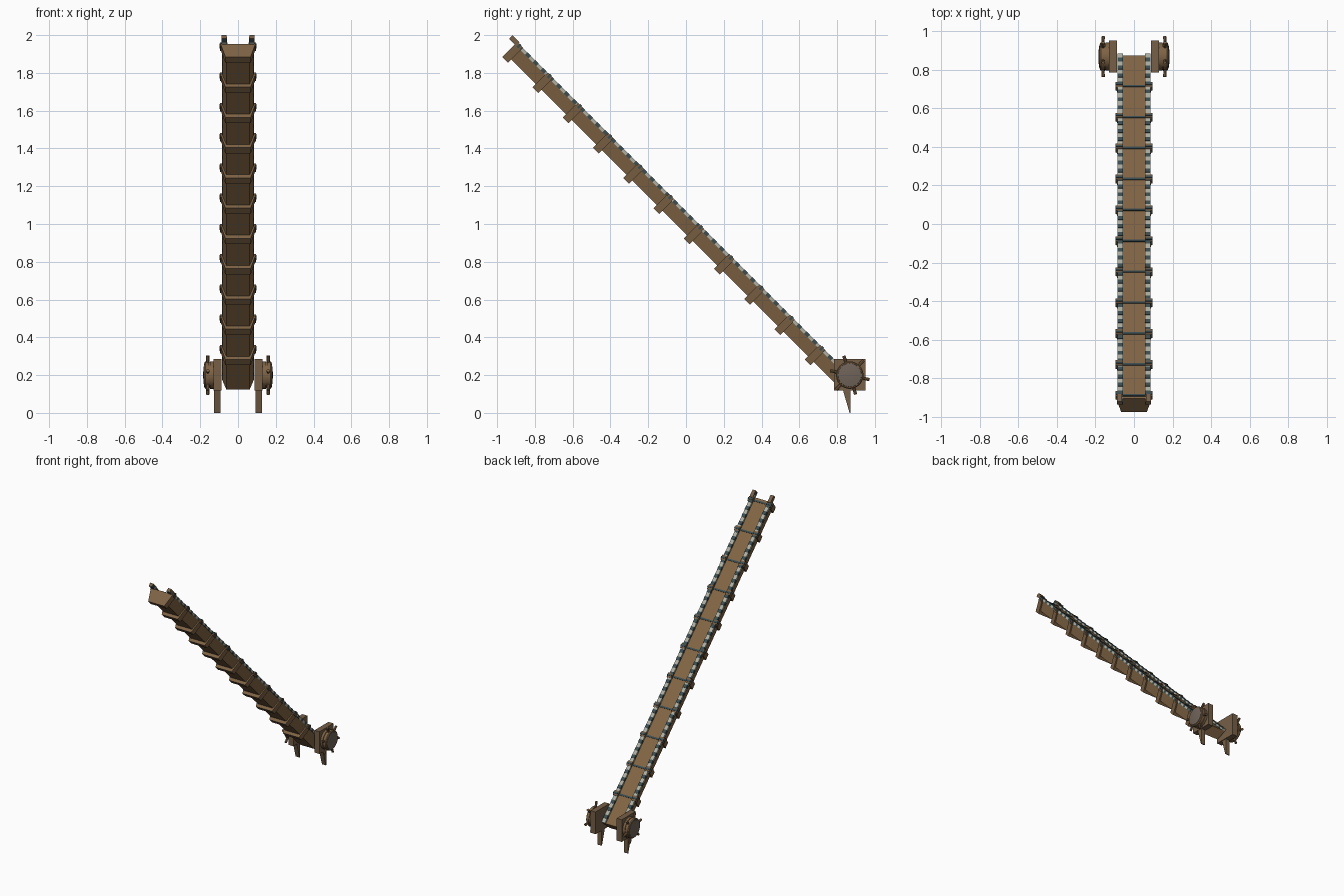
import bpy, bmesh, math
from mathutils import Matrix, Vector

if "Cube" in bpy.data.objects:
    bpy.data.objects.remove(bpy.data.objects["Cube"])


def mat(name, c):
    m = bpy.data.materials.new(name)
    m.diffuse_color = (*c, 1)
    m.use_nodes = True
    m.node_tree.nodes["Principled BSDF"].inputs["Base Color"].default_value = m.diffuse_color
    return m


WOOD = mat("plank brown", (0.225, 0.130, 0.058))
BAND = mat("band brown", (0.21, 0.125, 0.06))
MOUNT = mat("mount brown", (0.18, 0.115, 0.065))
TEAL = mat("dark teal", (0.045, 0.075, 0.08))
PALE = mat("pale grey", (0.42, 0.43, 0.37))
HUB = mat("hub grey brown", (0.16, 0.125, 0.10))

# slope frame: local y runs down the ramp, local z is the ramp's normal
SLOPE = Matrix.Rotation(-math.pi / 4, 4, 'X')
FLAT = Matrix.Identity(4)


def finish(name, bm, mats, matrix=FLAT, smooth=False):
    bmesh.ops.recalc_face_normals(bm, faces=bm.faces)
    me = bpy.data.meshes.new(name)
    bm.to_mesh(me)
    bm.free()
    me.transform(matrix)
    for m in mats:
        me.materials.append(m)
    ob = bpy.data.objects.new(name, me)
    bpy.context.collection.objects.link(ob)
    if smooth:
        bpy.ops.object.select_all(action='DESELECT')
        ob.select_set(True)
        bpy.context.view_layer.objects.active = ob
        bpy.ops.object.shade_smooth_by_angle(angle=math.radians(40))
    return ob


def box(bm, x0, x1, y0, y1, z0, z1, mi=0):
    vs = bmesh.ops.create_cube(bm, size=1)['verts']
    for v in vs:
        v.co = Vector(((x0 + x1) / 2 + v.co.x * (x1 - x0),
                       (y0 + y1) / 2 + v.co.y * (y1 - y0),
                       (z0 + z1) / 2 + v.co.z * (z1 - z0)))
    for f in {f for v in vs for f in v.link_faces}:
        f.material_index = mi


def prism(bm, pts, vec):
    f = bm.faces.new([bm.verts.new(p) for p in pts])
    r = bmesh.ops.extrude_face_region(bm, geom=[f], use_keep_orig=True)
    bmesh.ops.translate(bm, vec=vec,
                        verts=[g for g in r['geom'] if isinstance(g, bmesh.types.BMVert)])


def trough(bm, top, low, z0, z1, u0, u1):
    prism(bm, [(-top, u0, z1), (top, u0, z1), (low, u0, z0), (-low, u0, z0)], (0, u1 - u0, 0))


U_TOP, U_END = -2.02, 0.493
BANDS = [0.266 - 0.2265 * k for k in range(11)]

# tapered beam
bm = bmesh.new()
trough(bm, 0.084, 0.062, 0.668, 0.742, U_TOP, U_END)
finish("ramp_beam", bm, [WOOD], SLOPE)

# bands wrapped round the beam
bm = bmesh.new()
for u in BANDS:
    trough(bm, 0.092, 0.067, 0.645, 0.741, u - 0.022, u + 0.022)
finish("beam_bands", bm, [BAND], SLOPE)

# clamps over the rails at each band
bm = bmesh.new()
for u in BANDS:
    for s in (-1, 1):
        a, b = sorted((s * 0.056, s * 0.095))
        box(bm, a, b, u - 0.018, u + 0.018, 0.73, 0.757)
finish("clamps", bm, [MOUNT], SLOPE)

# thin teal bars across the deck
bm = bmesh.new()
for u in BANDS:
    box(bm, -0.097, 0.097, u - 0.006, u + 0.006, 0.736, 0.747)
    for s in (-1, 1):
        a, b = sorted((s * 0.06, s * 0.097))
        box(bm, a, b, u - 0.006, u + 0.006, 0.736, 0.761)
finish("cross_bars", bm, [TEAL], SLOPE)

# chequered rails: pale blocks longer than the dark ones
bm = bmesh.new()
n = 88
step = (U_END + 2.06) / n
for s in (-1, 1):
    a, b = sorted((s * 0.057, s * 0.086))
    for i in range(n // 2):
        u = -2.06 + 2 * i * step
        box(bm, a, b, u, u + 0.9 * step, 0.738, 0.757, 0)
        box(bm, a, b, u + 0.9 * step, u + 2 * step, 0.738, 0.755, 1)
finish("chequered_rails", bm, [TEAL, PALE], SLOPE)

# end posts at the top of the rails
bm = bmesh.new()
for s in (-1, 1):
    a, b = sorted((s * 0.062, s * 0.088))
    box(bm, a, b, -2.064, -2.01, 0.74, 0.7645)
finish("end_posts", bm, [MOUNT], SLOPE)

# pivot mounts at the foot, both sides
CY, CZ = 0.867, 0.2
for side, s in (("left", -1), ("right", 1)):
    bm = bmesh.new()
    a, b = sorted((s * 0.088, s * 0.13))
    box(bm, a, b, CY - 0.083, CY + 0.083, CZ - 0.082, CZ + 0.085)
    finish(side + "_mount_plate", bm, [MOUNT])

    bm = bmesh.new()
    prism(bm, [(s * 0.093, 0.828, 0.13), (s * 0.093, 0.872, 0.13),
               (s * 0.093, 0.872, 0), (s * 0.093, 0.866, 0)], (s * 0.033, 0, 0))
    finish(side + "_spike_leg", bm, [MOUNT])

    # drum and domed cap, turned about the x axis
    for name, prof, m in (("drum", [(0.12, 0), (0.12, 0.073), (0.148, 0.073), (0.148, 0.068),
                                    (0.153, 0.068), (0.153, 0.073), (0.172, 0.073),
                                    (0.177, 0.068), (0.177, 0)], BAND),
                          ("cap", [(0.17, 0), (0.17, 0.066), (0.179, 0.062),
                                   (0.183, 0.035), (0.185, 0)], HUB)):
        bm = bmesh.new()
        vs = [bm.verts.new((s * x, CY, CZ + r)) for x, r in prof]
        es = [bm.edges.new(p) for p in zip(vs, vs[1:])]
        bmesh.ops.spin(bm, geom=vs + es, cent=(0, CY, CZ), axis=(1, 0, 0),
                       angle=2 * math.pi, steps=24, use_duplicate=False)
        bmesh.ops.remove_doubles(bm, verts=bm.verts, dist=0.0005)
        finish(side + "_" + name, bm, [m], smooth=True)

    # six handle spokes
    bm = bmesh.new()
    for k in range(6):
        t = math.radians(47 + 60 * k)
        d = Vector((0, math.cos(t), math.sin(t)))
        M = (Matrix.Translation(Vector((s * 0.16, CY, CZ)) + d * 0.08)
             @ d.to_track_quat('Z', 'X').to_matrix().to_4x4())
        bmesh.ops.create_cone(bm, cap_ends=True, segments=8, radius1=0.007,
                              radius2=0.009, depth=0.054, matrix=M)
    finish(side + "_spokes", bm, [BAND], smooth=True)
